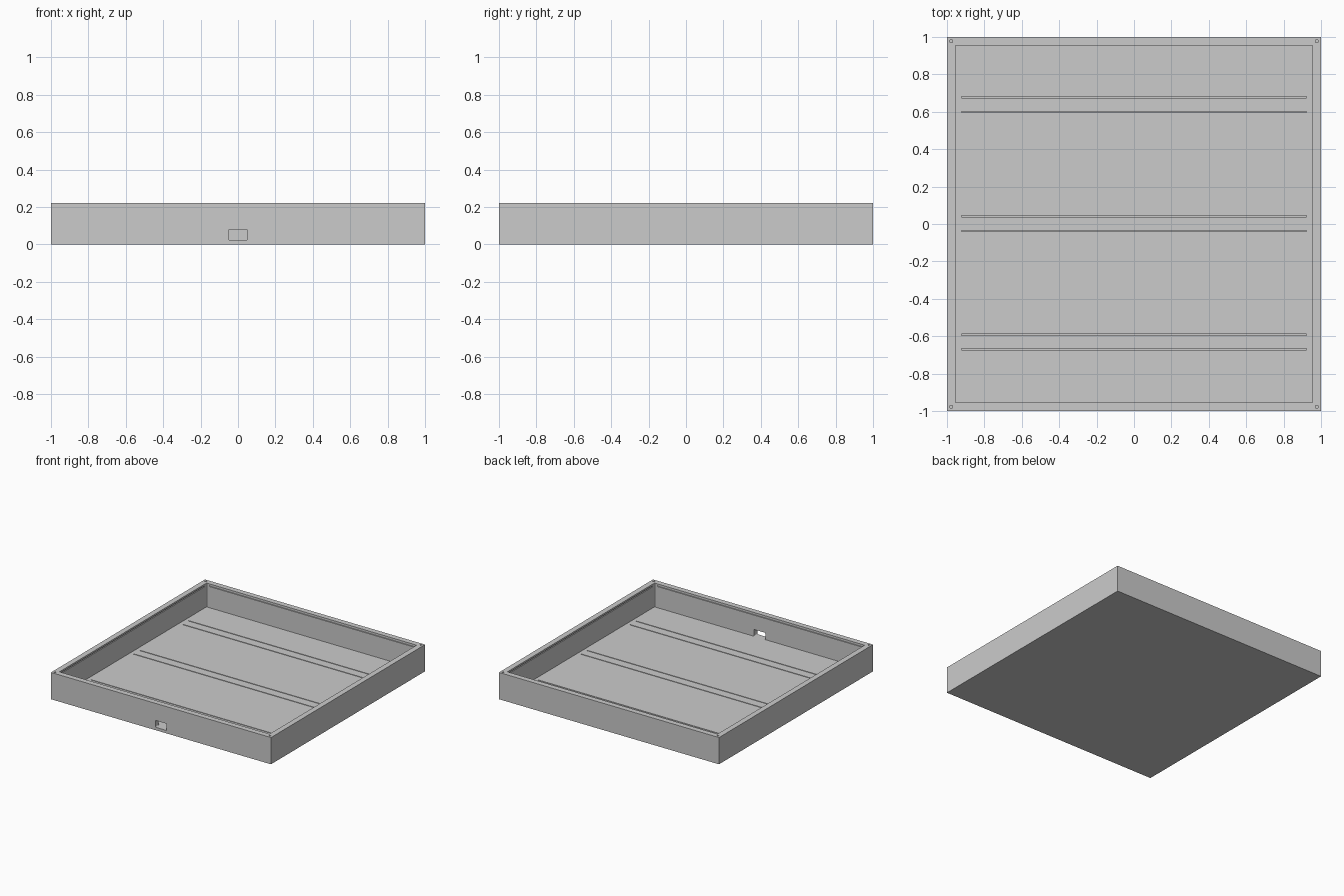
import bpy

cube = bpy.data.objects.get("Cube")
if cube:
    bpy.data.objects.remove(cube, do_unlink=True)

HEIGHT = 0.22
FLOOR = 0.024
INNER = 0.955

grey = bpy.data.materials.new("plain_grey")
grey.use_nodes = True
colour = (0.6, 0.6, 0.6, 1)
grey.diffuse_color = colour
grey.node_tree.nodes["Principled BSDF"].inputs["Base Color"].default_value = colour


def box(name, centre, size):
    bpy.ops.mesh.primitive_cube_add(size=1, location=centre)
    ob = bpy.context.object
    ob.name = name
    ob.scale = size
    bpy.ops.object.transform_apply(location=False, rotation=False, scale=True)
    ob.data.materials.append(grey)
    return ob


def apply_modifier(ob, mod):
    bpy.context.view_layer.objects.active = ob
    bpy.ops.object.modifier_apply(modifier=mod.name)


def cut(target, cutter):
    mod = target.modifiers.new("cut", "BOOLEAN")
    mod.operation = "DIFFERENCE"
    mod.solver = "EXACT"
    mod.object = cutter
    apply_modifier(target, mod)
    bpy.data.objects.remove(cutter, do_unlink=True)


def round_edges(ob, axis, radius):
    # Round only the edges that run along the given axis
    weights = ob.data.attributes.new("bevel_weight_edge", "FLOAT", "EDGE")
    for edge in ob.data.edges:
        a, b = (ob.data.vertices[i].co for i in edge.vertices)
        weights.data[edge.index].value = float(abs(a[axis] - b[axis]) > 0.001)
    mod = ob.modifiers.new("round", "BEVEL")
    mod.limit_method = "WEIGHT"
    mod.width = radius
    mod.segments = 3
    apply_modifier(ob, mod)


# Open tray
tray = box("tray", (0, 0, HEIGHT / 2), (2, 2, HEIGHT))
cavity = box("cavity", (0, 0, FLOOR + 0.2), (2 * INNER, 2 * INNER, 0.4))
round_edges(cavity, 2, 0.006)
cut(tray, cavity)

# Cable opening through the front wall
port = box("port", (0, -1, 0.052), (0.104, 0.2, 0.056))
round_edges(port, 1, 0.007)
cut(tray, port)

# Paired slots in the floor
for middle in (-0.631, 0.002, 0.638):
    for side in (-1, 1):
        cut(tray, box("slot", (0, middle + side * 0.039, FLOOR),
                      (1.846, 0.007, 0.018)))

# Thin lid grooves inside the rim
for side in (-1, 1):
    cut(tray, box("groove", (side * INNER, 0, 0.202), (0.016, 1.86, 0.008)))
    cut(tray, box("groove", (0, side * INNER, 0.202), (1.86, 0.016, 0.008)))

# Corner pin holes in the rim
for x in (-1, 1):
    for y in (-1, 1):
        cut(tray, box("pin_hole", (x * 0.977, y * 0.977, HEIGHT),
                      (0.013, 0.013, 0.06)))
